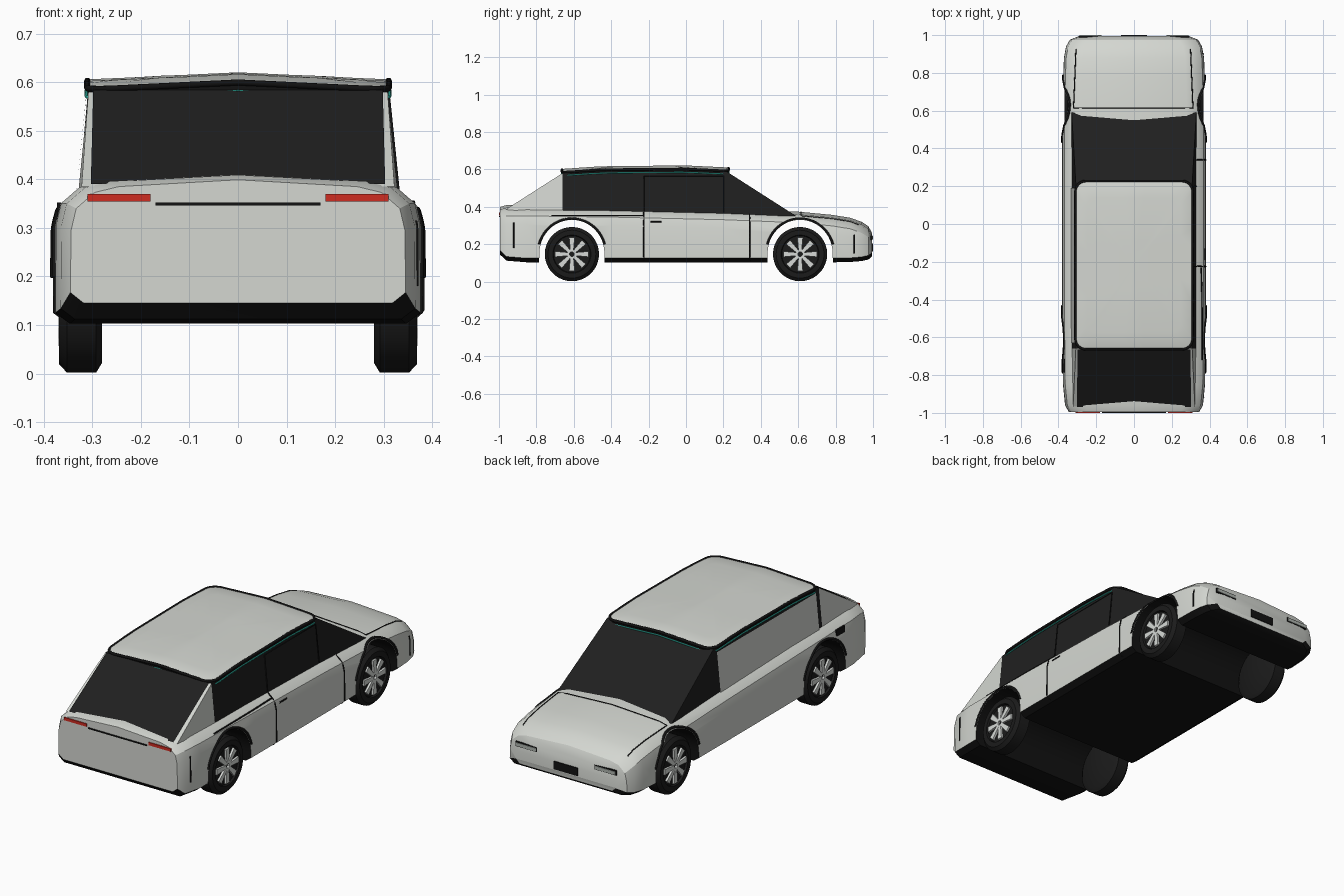
import bpy, bmesh, math
from mathutils import Vector
from mathutils.bvhtree import BVHTree

if "Cube" in bpy.data.objects:
    bpy.data.objects.remove(bpy.data.objects["Cube"])


def material(name, rgb):
    m = bpy.data.materials.new(name)
    m.use_nodes = True
    m.diffuse_color = (*rgb, 1)
    m.node_tree.nodes["Principled BSDF"].inputs["Base Color"].default_value = (*rgb, 1)
    return m


PAINT = material("pale grey paint", (.66, .68, .64))
BLACK = material("black trim", (.006, .006, .006))
GLASS = material("dark glass", (.014, .014, .014))
TYRE = material("tyre rubber", (.011, .011, .011))
SILVER = material("wheel silver", (.68, .7, .68))
RED = material("tail red", (.62, .025, .015))
TEAL = material("teal accent", (.03, .5, .4))
LAMP = material("lamp grey", (.42, .45, .42))


def add(name, bm, mats, smooth=None):
    bmesh.ops.recalc_face_normals(bm, faces=bm.faces)
    me = bpy.data.meshes.new(name)
    bm.to_mesh(me)
    bm.free()
    ob = bpy.data.objects.new(name, me)
    bpy.context.collection.objects.link(ob)
    for m in mats:
        me.materials.append(m)
    if smooth:
        bpy.ops.object.select_all(action='DESELECT')
        ob.select_set(True)
        bpy.context.view_layer.objects.active = ob
        bpy.ops.object.shade_smooth_by_angle(angle=math.radians(smooth))
    return ob


def box(name, centre, size, mat):
    bm = bmesh.new()
    bmesh.ops.create_cube(bm, size=1)
    for v in bm.verts:
        v.co = Vector(a * b + c for a, b, c in zip(v.co, size, centre))
    return add(name, bm, [mat])


def poly(name, verts, faces, mats, slots=None):
    bm = bmesh.new()
    vs = [bm.verts.new(v) for v in verts]
    for i, f in enumerate(faces):
        bm.faces.new([vs[j] for j in f]).material_index = slots[i] if slots else 0
    return add(name, bm, mats)


def strip(name, pts, mat, radius=.0035, cyclic=False):
    cu = bpy.data.curves.new(name, 'CURVE')
    cu.dimensions = '3D'
    cu.bevel_depth, cu.bevel_resolution = radius, 1
    sp = cu.splines.new('POLY')
    sp.points.add(len(pts) - 1)
    for p, co in zip(sp.points, pts):
        p.co = (*co, 1)
    sp.use_cyclic_u = cyclic
    cu.materials.append(mat)
    ob = bpy.data.objects.new(name, cu)
    bpy.context.collection.objects.link(ob)


def interp(table, y):
    for (a, p), (b, q) in zip(table, table[1:]):
        if y <= b:
            return p + (q - p) * (y - a) / (b - a)
    return table[-1][1]


# Body: lofted cross-sections from tail to nose (y, half width, top, bottom)
stations = [(-.995, .345, .385, .145), (-.96, .365, .395, .112), (-.85, .376, .396, .103),
            (-.4, .381, .39, .103), (.2, .381, .376, .103), (.6, .379, .36, .103),
            (.78, .375, .343, .103), (.88, .371, .327, .105), (.94, .36, .305, .11),
            (.975, .34, .282, .118), (.995, .29, .245, .135)]
bm = bmesh.new()
rings = []
for y, w, t, b in stations:
    half = [(w * .92, b), (w, b + .022), (w * .996, t - .09), (w - .012, t - .045),
            (w - .05, t - .012), (w - .1, t)]
    sec = half + [(0, t + .014)] + [(-x, z) for x, z in reversed(half)]
    rings.append([bm.verts.new((x, y, z)) for x, z in sec])
n = len(rings[0])
for r, s in zip(rings, rings[1:]):
    for i in range(n):
        j = (i + 1) % n
        f = bm.faces.new((r[i], r[j], s[j], s[i]))
        f.material_index = int(i in (0, n - 2, n - 1))
for r in (rings[0], rings[-1]):
    bm.faces.new(r)
bmesh.ops.recalc_face_normals(bm, faces=bm.faces)
bm.faces.ensure_lookup_table()
surface = BVHTree.FromBMesh(bm)
body = add("body", bm, [PAINT, BLACK])

# Wheel tunnels cut right across the body
AXLES = (-.61, .61)
for ay in AXLES:
    bm = bmesh.new()
    arc = [(ay + .174 * math.cos(a), .15 + .18 * math.sin(a))
           for a in (math.pi * k / 24 for k in range(25))]
    arc += [(ay - .178, 0), (ay + .178, 0)]
    f = bm.faces.new([bm.verts.new((-1, y, z)) for y, z in arc])
    ext = bmesh.ops.extrude_face_region(bm, geom=[f])
    bmesh.ops.translate(bm, vec=(2, 0, 0), verts=[e for e in ext["geom"] if isinstance(e, bmesh.types.BMVert)])
    for f in bm.faces:
        f.material_index = 1
    cutter = add("arch_cutter", bm, [PAINT, BLACK])
    cutter.hide_render = True
    mod = body.modifiers.new("arch", 'BOOLEAN')
    mod.operation, mod.solver, mod.object = 'DIFFERENCE', 'EXACT', cutter
    bpy.context.view_layer.objects.active = body
    bpy.ops.object.modifier_apply(modifier=mod.name)
    bpy.data.objects.remove(cutter)
bpy.ops.object.select_all(action='DESELECT')
body.select_set(True)
bpy.ops.object.shade_smooth_by_angle(angle=math.radians(28))


def on_side(y, z, side=1):
    hit = surface.ray_cast(Vector((side, y, z)), Vector((-side, 0, 0)))[0]
    return hit or Vector((side * .37, y, z))


def on_top(x, y):
    return surface.ray_cast(Vector((x, y, 1)), Vector((0, 0, -1)))[0]


def line(a, b, fn, k=12):
    return [fn(*(p + (q - p) * i / k for p, q in zip(a, b))) for i in range(k + 1)]


# Arch lips and wheels
for side, sn in ((1, "right"), (-1, "left")):
    for ay, an in zip(AXLES, ("rear", "front")):
        strip(f"{an}_{sn}_arch_lip",
              [on_side(ay + .182 * math.cos(a), .15 + .187 * math.sin(a), side)
               for a in (math.radians(15 + 7.5 * k) for k in range(21))], BLACK, .007)
        bm = bmesh.new()
        prof = [(0, .28), (.125, .28), (.145, .292), (.145, .352), (.128, .368), (.102, .368), (.098, .358), (0, .358)]
        vs = [bm.verts.new((side * x, ay, .147 + r)) for r, x in prof]
        es = [bm.edges.new(e) for e in zip(vs, vs[1:])]
        bmesh.ops.spin(bm, geom=vs + es, cent=(0, ay, .147), axis=(1, 0, 0), angle=math.tau, steps=36)
        bmesh.ops.remove_doubles(bm, verts=bm.verts, dist=.0005)
        add(f"{an}_{sn}_tyre", bm, [TYRE], 35)
        verts, faces = [], []
        for k in range(8):
            a = math.tau * k / 8
            for r, h in ((.012, -.008), (.09, -.015), (.09, .015), (.012, .008)):
                for x in (.356, .369):
                    verts.append((side * x, ay + r * math.cos(a) - h * math.sin(a),
                                  .147 + r * math.sin(a) + h * math.cos(a)))
            o = 8 * k
            faces += [[o + i for i in q] for q in ((1, 3, 5, 7), (0, 2, 4, 6), (0, 1, 3, 2),
                                                   (2, 3, 5, 4), (4, 5, 7, 6), (6, 7, 1, 0))]
        poly(f"{an}_{sn}_spokes", verts, faces, [SILVER])

# Cabin: glass sides and windscreen, painted rear pillars
side_pts = [(.33, .59, .35), (.308, .215, .59), (.308, -.66, .58), (.322, -.965, .385), (.33, -.66, .36)]
verts = side_pts + [(-x, y, z) for x, y, z in side_pts]
poly("cabin", verts, [(0, 1, 2, 4), (2, 3, 4), (5, 6, 7, 9), (7, 8, 9), (0, 1, 6, 5), (2, 3, 8, 7), (1, 2, 7, 6)],
     [GLASS, PAINT], [0, 1, 0, 1, 0, 1, 0])
poly("rear_window", [(-.303, -.968, .39), (.303, -.968, .39), (.298, -.665, .584), (-.298, -.665, .584)],
     [(0, 1, 2, 3)], [GLASS])
poly("left_side_panel", [(-.334, .19, .36), (-.334, -.63, .36), (-.313, -.63, .565), (-.313, .19, .568)],
     [(0, 1, 2, 3)], [PAINT])
strip("door_window_seam", [(.331, -.225, .37), (.311, -.225, .565), (.311, .2, .565), (.331, .2, .37)], BLACK, .003)

# Roof: crowned rounded rectangle with dark edge and accent line
ridge = [(-.67, .584), (-.45, .599), (0, .603), (.23, .592)]


def roof_loop(s, dz=0, grow=0):
    pts = []
    for cx, cy, q in ((1, 1, 0), (-1, 1, 1), (-1, -1, 2), (1, -1, 3)):
        for k in range(7):
            a = math.pi / 2 * (q + k / 6)
            x = s * (cx * .255 + (.055 + grow) * math.cos(a))
            y = -.218 + s * (cy * .39 + (.055 + grow) * math.sin(a))
            pts.append((x, y, interp(ridge, y) + .015 * (1 - abs(x) / .31) + dz))
    for i in (27, 20, 13, 6):
        p, q = Vector(pts[i]), Vector(pts[(i + 1) % len(pts)])
        extra = []
        for k in range(1, 8):
            x, y, _ = p.lerp(q, k / 8)
            extra.append((x, y, interp(ridge, y) + .015 * (1 - abs(x) / .31) + dz))
        pts[i + 1:i + 1] = extra
    return pts


bm = bmesh.new()
loops = [[bm.verts.new(p) for p in roof_loop(s, dz)]
         for s, dz in ((.96, -.022), (1, -.02), (1, 0), (.98, .003), (.8, .003), (.55, .003), (.3, .003), (.05, .003))]
for i, (r, s) in enumerate(zip(loops, loops[1:])):
    for k in range(len(r)):
        j = (k + 1) % len(r)
        bm.faces.new((r[k], r[j], s[j], s[k])).material_index = int(i < 2)
bm.faces.new(loops[-1])
bm.faces.new(loops[0]).material_index = 1
add("roof", bm, [PAINT, BLACK], 25)
strip("roof_rim", roof_loop(1), BLACK, .007, True)
strip("roof_accent", roof_loop(1, -.018, .002), TEAL, .0035, True)

# Right side seams, handle, and left charging flap
for name, a, b in (("rear_door_seam", (-.225, .11), (-.225, .372)), ("front_door_seam", (.34, .11), (.34, .36)),
                   ("shoulder_seam", (-.72, .353), (-.23, .353)), ("rear_bumper_seam", (-.92, .18), (-.92, .315)),
                   ("front_bumper_seam", (.9, .15), (.9, .25)), ("door_handle", (-.19, .32), (-.13, .32))):
    strip(name, line(a, b, on_side), BLACK, .004)
box("charging_flap", on_side(-.75, .335, -1), (.008, .07, .035), BLACK)

# Bonnet seams
strip("bonnet_rear_seam", line((-.32, .615), (.315, .615), on_top), BLACK, .003)
for x in (-.32, .312):
    strip("bonnet_side_seam", line((x, .615), (x * .96, .925), on_top), BLACK, .003)

# Tail lamps and bar, headlamps and intake
for s, sn in ((1, "right"), (-1, "left")):
    box(f"{sn}_tail_lamp", (s * .245, -.997, .362), (.13, .006, .015), RED)
    box(f"{sn}_headlamp_frame", (s * .23, .992, .235), (.125, .009, .024), BLACK)
    box(f"{sn}_headlamp", (s * .23, .995, .235), (.117, .009, .017), LAMP)
box("tail_bar", (0, -.997, .349), (.34, .006, .006), BLACK)
box("front_intake", (0, .995, .183), (.14, .009, .042), BLACK)
